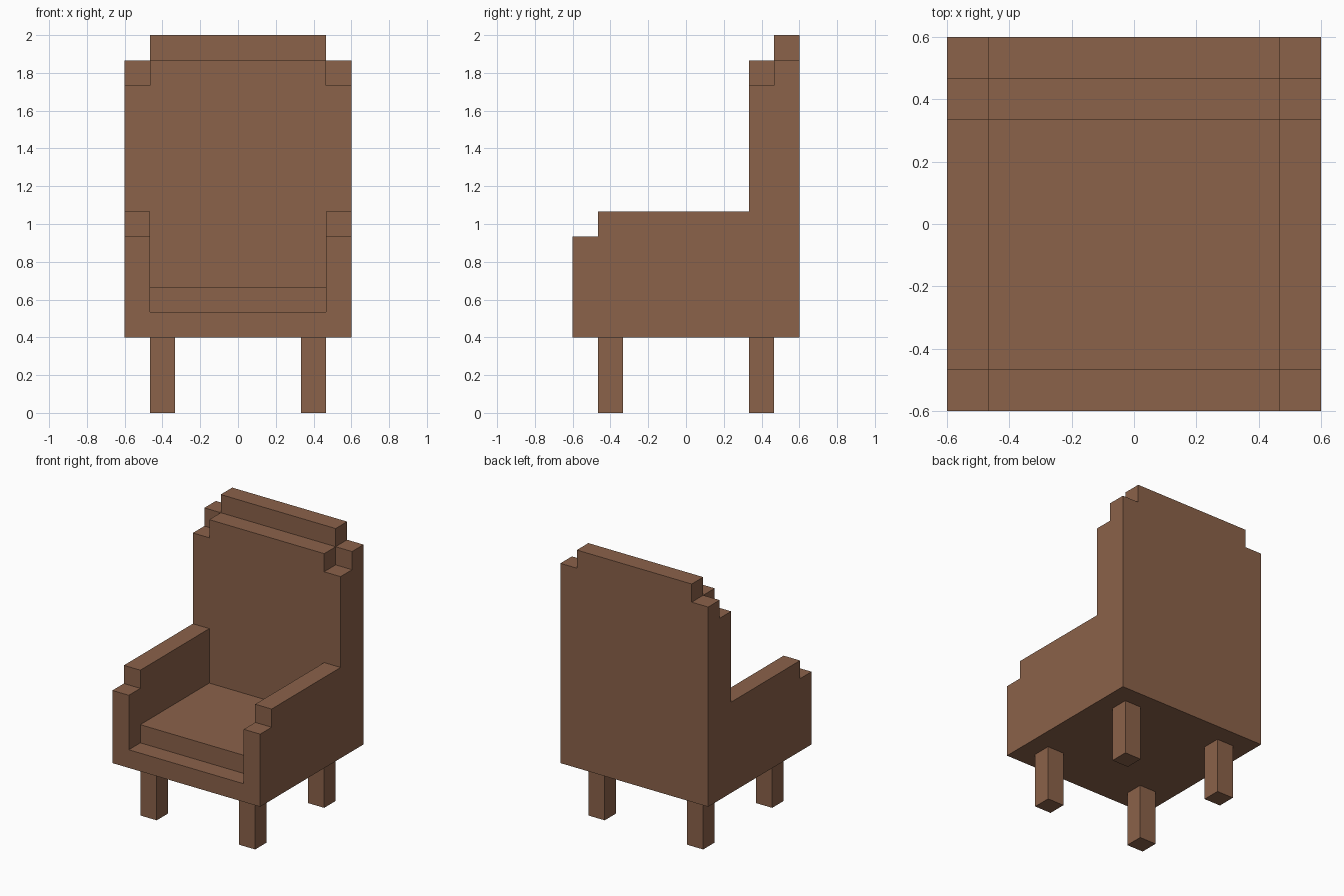
import bpy
import bmesh
from mathutils import Vector

if "Cube" in bpy.data.objects:
    bpy.data.objects.remove(bpy.data.objects["Cube"])

U = 2 / 15  # one block; all sizes below are in blocks

brown = bpy.data.materials.new("brown_leather")
brown.diffuse_color = (0.258, 0.122, 0.068, 1)
brown.use_nodes = True
brown.node_tree.nodes["Principled BSDF"].inputs["Base Color"].default_value = brown.diffuse_color


def prism(name, profile, axis, start, end):
    """Extrude a (horizontal, z) profile along 'x' or 'y'."""
    def place(p, d):
        return (d * U, p[0] * U, p[1] * U) if axis == 'x' else (p[0] * U, d * U, p[1] * U)
    bm = bmesh.new()
    face = bm.faces.new([bm.verts.new(place(p, start)) for p in profile])
    ext = bmesh.ops.extrude_face_region(bm, geom=[face], use_keep_orig=True)
    verts = [g for g in ext["geom"] if isinstance(g, bmesh.types.BMVert)]
    move = Vector(place((0, 0), end)) - Vector(place((0, 0), start))
    bmesh.ops.translate(bm, verts=verts, vec=move)
    bmesh.ops.recalc_face_normals(bm, faces=bm.faces)
    mesh = bpy.data.meshes.new(name)
    bm.to_mesh(mesh)
    bm.free()
    mesh.materials.append(brown)
    obj = bpy.data.objects.new(name, mesh)
    bpy.context.collection.objects.link(obj)
    return obj


def box(name, x0, x1, y0, y1, z0, z1):
    return prism(name, [(x0, z0), (x1, z0), (x1, z1), (x0, z1)], 'y', y0, y1)


# Seat base and cushion, with a step at the front edge
prism("seat", [(-4.5, 3), (4.5, 3), (4.5, 4), (-4.5, 4)], 'y', -4.5, 4.5)
box("seat_cushion", -3.5, 3.5, -3.5, 2.5, 4, 5)

# Armrests with a lowered front end
arm = [(-4.5, 4), (2.5, 4), (2.5, 8), (-3.5, 8), (-3.5, 7), (-4.5, 7)]
for side, x in (("left", -4.5), ("right", 3.5)):
    prism(side + "_armrest", arm, 'x', x, x + 1)

# Backrest: two stepped layers, the rear one a block taller
for name, y, top in (("backrest_front", 2.5, 14), ("backrest_rear", 3.5, 15)):
    outline = [(-4.5, 4), (4.5, 4), (4.5, top - 1), (3.5, top - 1),
               (3.5, top), (-3.5, top), (-3.5, top - 1), (-4.5, top - 1)]
    prism(name, outline, 'y', y, y + 1)

# Four legs
for depth, y in (("front", -3.5), ("back", 2.5)):
    for side, x in (("left", -3.5), ("right", 2.5)):
        box(f"{depth}_{side}_leg", x, x + 1, y, y + 1, 0, 3)
